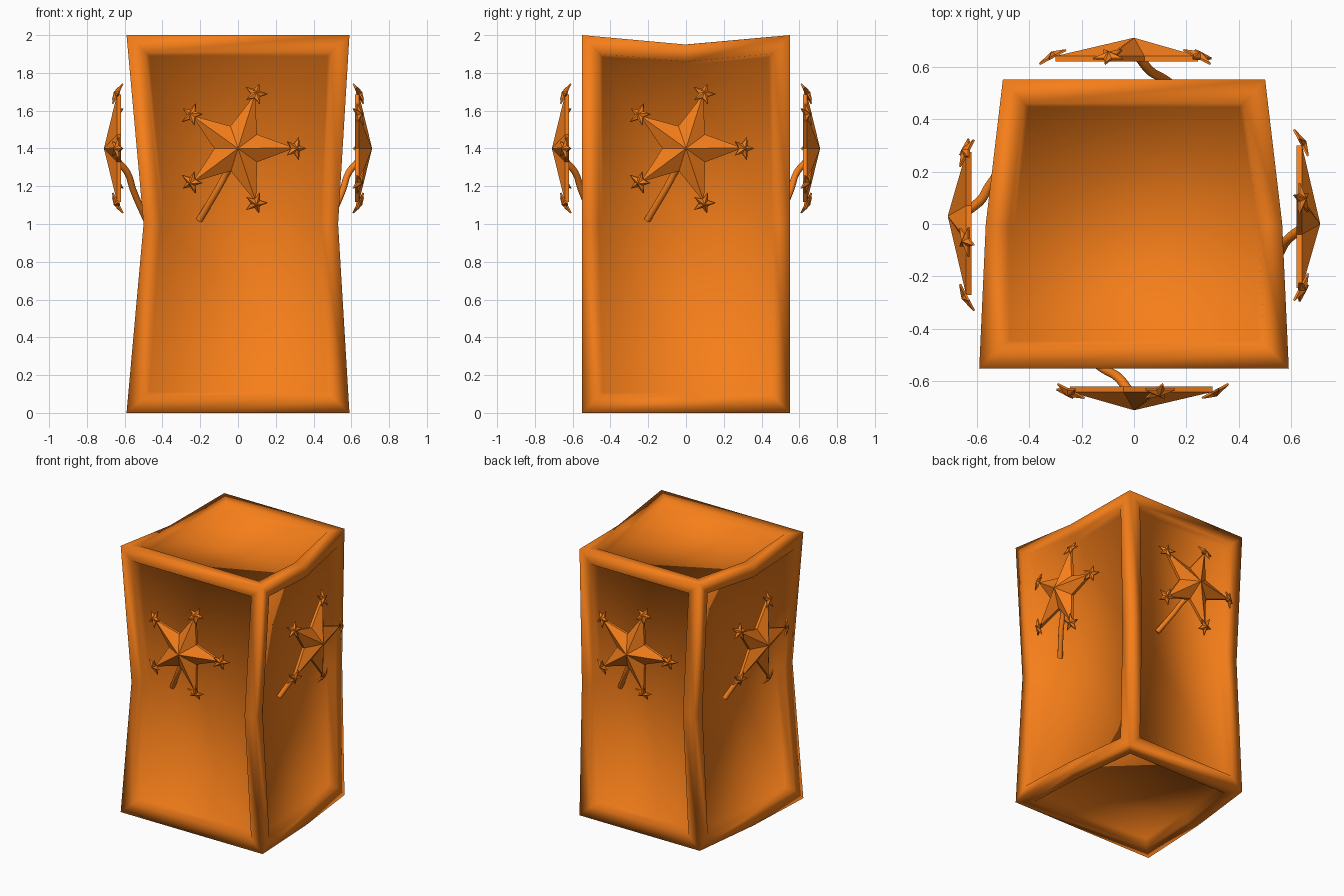
import bpy, bmesh, math
from mathutils import Matrix, Vector

if "Cube" in bpy.data.objects:
    bpy.data.objects.remove(bpy.data.objects["Cube"])

orange = bpy.data.materials.new("orange")
orange.diffuse_color = (0.92, 0.21, 0.01, 1)
orange.use_nodes = True
orange.node_tree.nodes["Principled BSDF"].inputs["Base Color"].default_value = orange.diffuse_color


def add_mesh(name, bm, angle):
    bmesh.ops.recalc_face_normals(bm, faces=bm.faces)
    me = bpy.data.meshes.new(name)
    bm.to_mesh(me)
    bm.free()
    me.materials.append(orange)
    ob = bpy.data.objects.new(name, me)
    bpy.context.collection.objects.link(ob)
    bpy.ops.object.select_all(action='DESELECT')
    bpy.context.view_layer.objects.active = ob
    ob.select_set(True)
    if angle is None:
        bpy.ops.object.shade_smooth()
    else:
        bpy.ops.object.shade_smooth_by_angle(angle=math.radians(angle))
    return ob


def star(bm, mat, r_out, r_in, back, rim, apex):
    """Five-pointed star in the XZ plane, flat back, ridged front toward -Y."""
    def ring(d):
        out = []
        for i in range(10):
            r, a = (r_in if i % 2 else r_out), math.radians(36 * i)
            out.append(bm.verts.new(mat @ Vector((r * math.cos(a), -d, r * math.sin(a)))))
        return out
    b, f = ring(back), ring(rim)
    top = bm.verts.new(mat @ Vector((0, -apex, 0)))
    bm.faces.new(b)
    for i in range(10):
        j = (i + 1) % 10
        bm.faces.new((b[i], b[j], f[j], f[i]))
        bm.faces.new((f[i], f[j], top))


# Body: box with bent edges, every side inset and recessed
bm = bmesh.new()
bmesh.ops.create_cube(bm, size=2)
for axis in ((0, 0, 1), (0, 1, 0)):
    bmesh.ops.bisect_plane(bm, geom=bm.verts[:] + bm.edges[:] + bm.faces[:],
                           plane_co=(0, 0, 0), plane_no=axis)
bm.normal_update()
sides = {}
for f in bm.faces:
    sides.setdefault(tuple(round(c) for c in f.normal), []).append(f)
for v in bm.verts:
    sx, y, z = v.co
    end_w = 0.59 if y < -0.5 else (0.5 if y > 0.5 else 0.565)
    if abs(z) < 0.5:
        end_w = {-1: 0.50, 0: 0.49, 1: 0.45}[round(y)] + (0.03 if sx > 0 else 0)
    dip = 0.05 if z > 0.5 and abs(y) < 0.5 else 0
    v.co = (sx * end_w, y * 0.55, z + 1 - dip)
bm.normal_update()
for faces in sides.values():
    bmesh.ops.inset_region(bm, faces=faces, thickness=0.09, use_even_offset=True, use_boundary=True)
    bmesh.ops.inset_region(bm, faces=faces, thickness=0.02, depth=-0.06,
                           use_even_offset=True, use_boundary=True)
add_mesh("body", bm, None)

# Star ornament on a curved stem, repeated on all four sides
for k, (side, shift) in enumerate((("front", 0), ("right", 0), ("back", 0), ("left", -0.03))):
    turn = Matrix.Rotation(math.radians(90 * k), 4, 'Z') @ Matrix.Translation((shift, 0, 1.4))

    bm = bmesh.new()
    star(bm, turn @ Matrix.Rotation(math.radians(-0.5), 4, 'Y'), 0.30, 0.125, 0.62, 0.64, 0.71)
    add_mesh(side + "_large_star", bm, 30)

    # Small stars at the tips, outer ends leaning toward the body
    bm = bmesh.new()
    for i in range(5):
        place = (Matrix.Rotation(math.radians(-72 * i), 4, 'Y')
                 @ Matrix.Translation((0.305, -0.64, 0))
                 @ Matrix.Rotation(math.radians(28), 4, 'Z'))
        star(bm, turn @ place, 0.063, 0.027, -0.005, 0.003, 0.02)
    add_mesh(side + "_small_stars", bm, 30)

    # Stem
    cu = bpy.data.curves.new(side + "_stem", 'CURVE')
    cu.dimensions = '3D'
    cu.bevel_depth = 0.018
    cu.bevel_resolution = 3
    cu.resolution_u = 5
    cu.use_fill_caps = True
    sp = cu.splines.new('BEZIER')
    path = [(-0.02, -0.635, -0.07), (-0.06, -0.585, -0.13),
            (-0.11, -0.555, -0.22), (-0.205, -0.485, -0.38)]
    sp.bezier_points.add(len(path) - 1)
    for p, co in zip(sp.bezier_points, path):
        p.co = co
        p.handle_left_type = p.handle_right_type = 'AUTO'
    cu.materials.append(orange)
    ob = bpy.data.objects.new(side + "_stem", cu)
    ob.matrix_world = turn
    bpy.context.collection.objects.link(ob)
